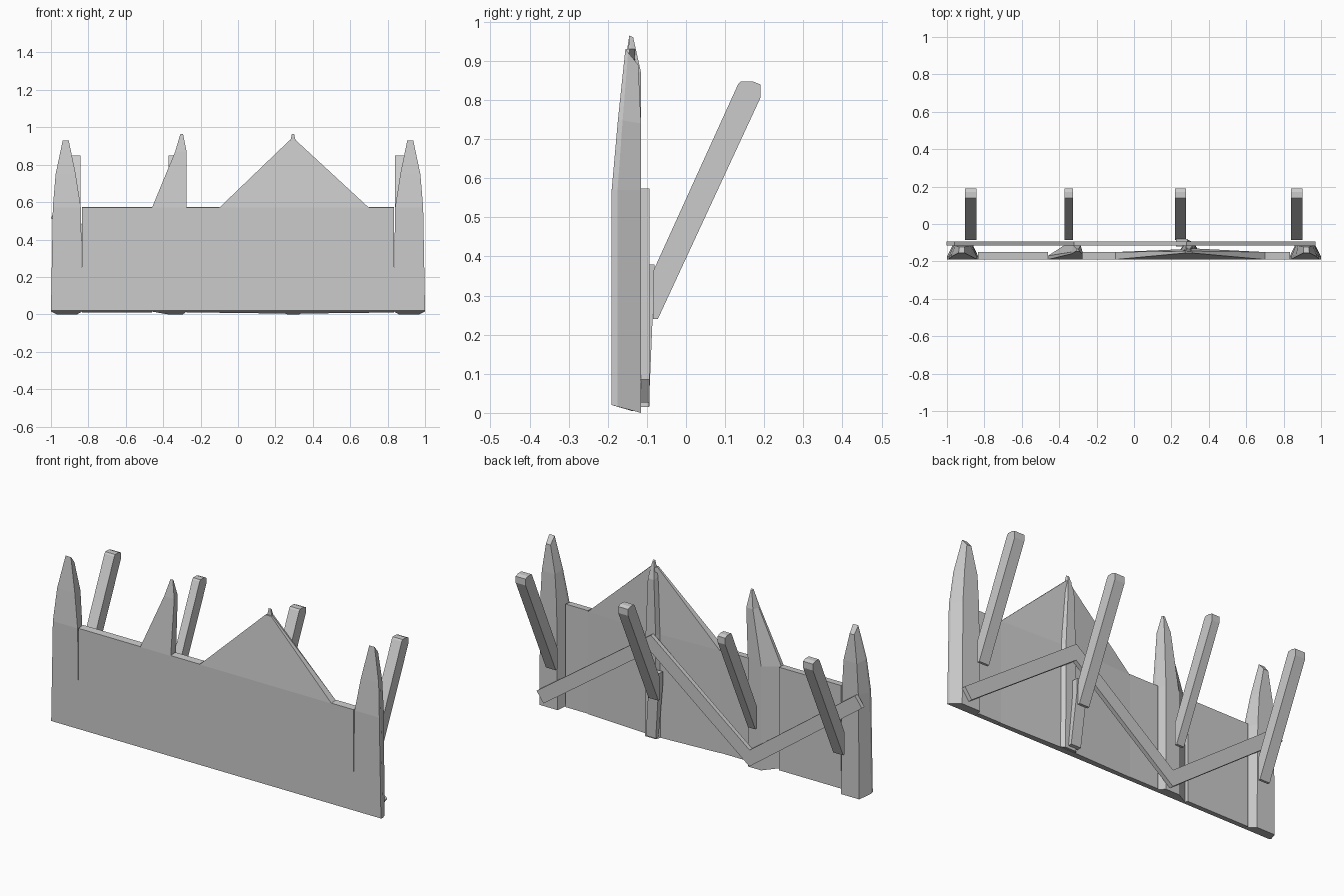
import bpy, math
from mathutils import Vector

if "Cube" in bpy.data.objects:
    bpy.data.objects.remove(bpy.data.objects["Cube"])


def mesh_object(name, verts, faces):
    me = bpy.data.meshes.new(name)
    me.from_pydata(verts, [], faces)
    me.update()
    ob = bpy.data.objects.new(name, me)
    bpy.context.collection.objects.link(ob)
    return ob


def loft(name, rings):
    """Skin a stack of equal-sized rings and cap both ends."""
    n = len(rings[0])
    verts = [v for r in rings for v in r]
    faces = [tuple(reversed(range(n))), tuple(range(len(verts) - n, len(verts)))]
    for k in range(len(rings) - 1):
        for i in range(n):
            j = (i + 1) % n
            faces.append((k * n + i, k * n + j, (k + 1) * n + j, (k + 1) * n + i))
    return mesh_object(name, verts, faces)


def ring(x0, x1, b0, b1, yf, ys, yb, zf, zb):
    """Six-sided section: wide front, short sides, narrower back."""
    zs = zf + (zb - zf) * (ys - yf) / (yb - yf)
    return [(x0, yf, zf), (x1, yf, zf), (x1, ys, zs),
            (b1, yb, zb), (b0, yb, zb), (x0, ys, zs)]


def extrude_x(name, profile, x0, x1):
    """Extrude a (y, z) profile along x."""
    return loft(name, [[(x, y, z) for y, z in profile] for x in (x0, x1)])


# pointed end posts, mirrored left and right
for s, side in ((-1, "left"), (1, "right")):
    rows = [(-1, -.832, -.97, -.86, -.19, -.175, -.115, .02, 0),
            (-.99, -.84, -.965, -.865, -.19, -.175, -.115, .57, .57),
            (-.975, -.868, -.955, -.875, -.174, -.162, -.115, .75, .74),
            (-.937, -.905, -.935, -.907, -.155, -.148, -.122, .93, .89)]
    if s == 1:
        rows = [(-r[1], -r[0], -r[3], -r[2]) + r[4:] for r in rows]
    loft("end_post_" + side, [ring(*r) for r in rows])

# leaning middle post
loft("middle_post", [ring(*r) for r in (
    (-.46, -.275, -.375, -.295, -.19, -.17, -.115, .02, 0),
    (-.46, -.275, -.375, -.295, -.19, -.17, -.115, .57, .57),
    (-.336, -.275, -.325, -.285, -.16, -.15, -.115, .87, .87),
    (-.308, -.294, -.305, -.297, -.145, -.142, -.135, .965, .96))])

# broad gabled plank with a ridge on its back
loft("gable_plank", [ring(*r) for r in (
    (-.1, .7, .26, .33, -.19, -.15, -.135, .02, .004),
    (-.1, .7, .26, .33, -.19, -.15, -.135, .57, .57),
    (.275, .31, .28, .305, -.155, -.145, -.13, .93, .93))])
loft("gable_post", [ring(*r) for r in (
    (.245, .345, .262, .328, -.15, -.14, -.115, .01, 0),
    (.25, .34, .265, .325, -.15, -.14, -.115, .57, .57),
    (.27, .318, .275, .312, -.15, -.14, -.115, .88, .87),
    (.288, .3, .29, .298, -.145, -.142, -.135, .965, .96))])

# plain wall boards between the posts
board = [(-.19, .02), (-.15, .01), (-.15, .575), (-.19, .572)]
for i, (x0, x1) in enumerate(((-.835, -.46), (-.275, -.1), (.7, .835))):
    extrude_x("wall_board_%d" % i, board, x0, x1)

# zigzag braces across the back
nodes = [(-.96, .53), (-.32, .06), (.28, .53), (.93, .07)]
for i in range(3):
    a, b = Vector(nodes[i]), Vector(nodes[i + 1])
    d = (b - a).normalized()
    n = Vector((-d.y, d.x)) * .036
    a, b = a - d * .025, b + d * .025
    corners = (a - n, b - n, b + n, a + n)
    loft("zigzag_brace_%d" % i,
         [[(c.x, y, c.y) for c in corners] for y in (-.093, -.116)])

# short strap at the foot of the gable post
loft("foot_strap", [[(x - .03, y0, z), (x + .03, y0, z), (x + .03, y1, z), (x - .03, y1, z)]
                    for x, y0, y1, z in ((.28, -.12, -.095, .015),
                                         (.255, -.12, -.083, .3),
                                         (.255, -.12, -.08, .38))])

# slanted stakes leaning out to the back
stake = [(-.085, .24), (-.072, .24), (.19, .805), (.19, .84), (.17, .848),
         (.14, .848), (.133, .84), (-.085, .36)]
for i, (x, w) in enumerate(((-.873, .06), (-.348, .045), (.248, .06), (.87, .06))):
    extrude_x("slanted_stake_%d" % i, stake, x - w / 2, x + w / 2)

# make all normals point outward
import bmesh
for ob in bpy.data.objects:
    bm = bmesh.new()
    bm.from_mesh(ob.data)
    bmesh.ops.recalc_face_normals(bm, faces=bm.faces)
    bm.to_mesh(ob.data)
    bm.free()
